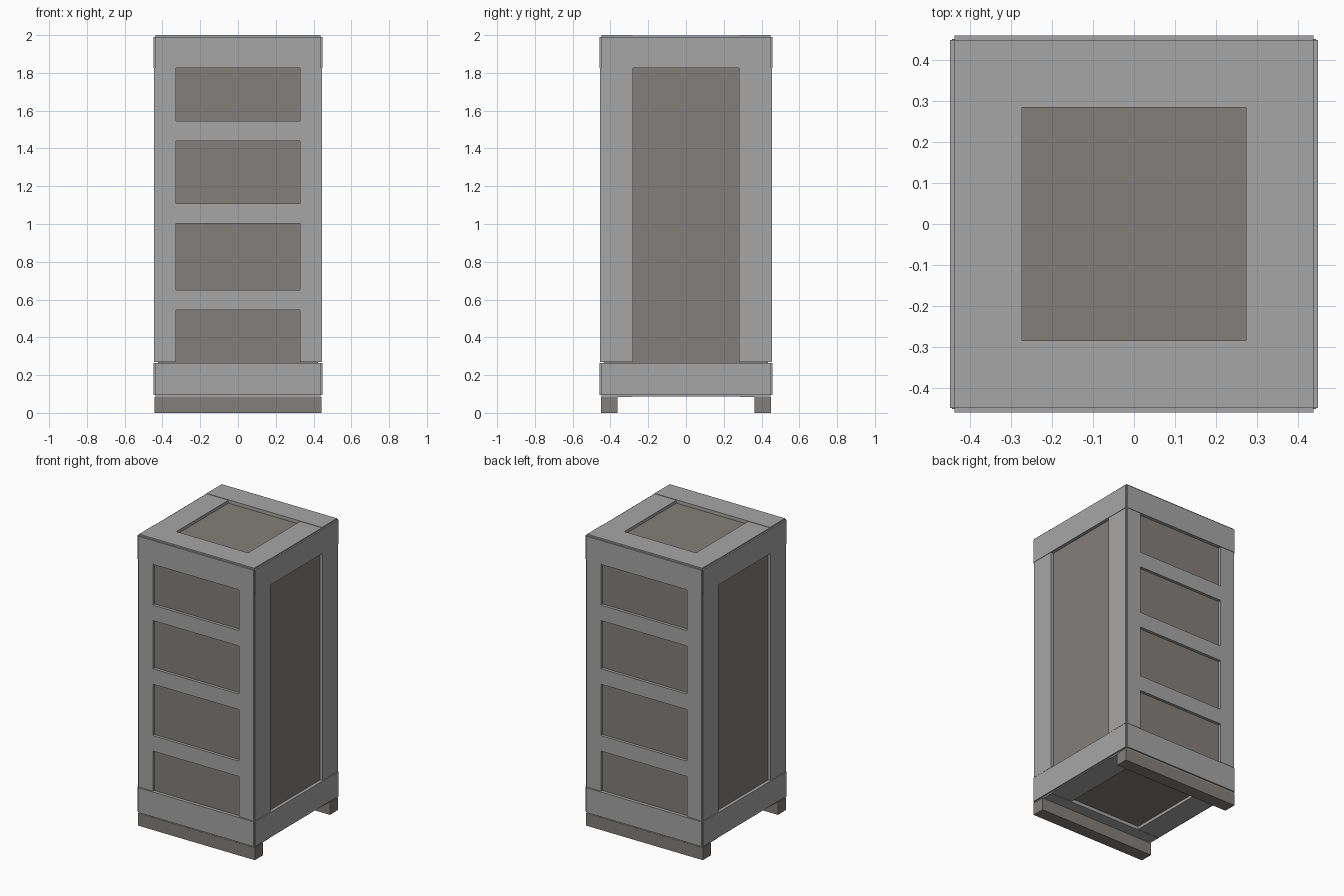
import bpy

if "Cube" in bpy.data.objects:
    bpy.data.objects.remove(bpy.data.objects["Cube"])


def material(name, rgb):
    m = bpy.data.materials.new(name)
    m.diffuse_color = (*rgb, 1)
    m.use_nodes = True
    m.node_tree.nodes["Principled BSDF"].inputs["Base Color"].default_value = m.diffuse_color
    return m


LIGHT = material("light_grey_board", (0.38, 0.38, 0.38))
DARK = material("warm_grey_panel", (0.228, 0.212, 0.196))


def box(name, x, y, z, mat):
    """Axis-aligned box from (min, max) ranges."""
    bpy.ops.mesh.primitive_cube_add(
        size=1, location=[(a + b) / 2 for a, b in (x, y, z)])
    ob = bpy.context.object
    ob.name = name
    ob.scale = [b - a for a, b in (x, y, z)]
    bpy.ops.object.transform_apply(location=False, rotation=False, scale=True)
    ob.data.materials.append(mat)


def span(s, inner, outer):
    """Range mirrored to the negative side when s is -1."""
    return tuple(sorted((s * inner, s * outer)))


X, Y, TOP, BOTTOM = 0.447, 0.458, 2.0, 0.085   # outer faces
EDGE, T, SET = 0.01, 0.03, 0.003               # corner step, board depth, setback
RECESS = 0.023
XB, YB = X - EDGE, Y - EDGE                    # board half lengths
Z0, Z1 = BOTTOM + EDGE, TOP - EDGE
RAIL_LOW, RAIL_HIGH = 0.265, 1.826

# Recessed panels on all six sides
box("crate_panels", (-X + RECESS, X - RECESS), (-Y + RECESS, Y - RECESS),
    (BOTTOM + RECESS, TOP - RECESS), DARK)

for s, fb, lr in ((-1, "front", "left"), (1, "back", "right")):
    yo, yi = span(s, Y - T, Y), span(s, Y - T, Y - SET)
    xo, xi = span(s, X - T, X), span(s, X - T, X - SET)

    # Front and back: rails, stiles and three cross slats
    box(fb + "_top_rail", (-XB, XB), yo, (RAIL_HIGH, Z1), LIGHT)
    box(fb + "_bottom_rail", (-XB, XB), yo, (Z0, RAIL_LOW), LIGHT)
    for t in (-1, 1):
        box(fb + "_stile", span(t, 0.328, XB), yi,
            (RAIL_LOW + 0.004, RAIL_HIGH), LIGHT)
    for zc in (0.597, 1.056, 1.492):
        box(fb + "_slat", (-0.328, 0.328), yi, (zc - 0.053, zc + 0.053), LIGHT)

    # Left and right sides: rails and wide stiles
    box(lr + "_top_rail", xo, (-YB, YB), (RAIL_HIGH, Z1), LIGHT)
    box(lr + "_bottom_rail", xo, (-YB, YB), (Z0, RAIL_LOW), LIGHT)
    for t in (-1, 1):
        box(lr + "_stile", xi, span(t, 0.281, YB),
            (RAIL_LOW + 0.004, RAIL_HIGH), LIGHT)

    # Lid and base frames
    for name, zo, zi in (("lid", (TOP - T, TOP), (TOP - T, TOP - SET)),
                         ("base", (BOTTOM, BOTTOM + T), (BOTTOM + SET, BOTTOM + T))):
        box(f"{name}_{fb}_board", (-XB, XB), span(s, 0.284, YB), zo, LIGHT)
        box(f"{name}_{lr}_board", span(s, 0.272, XB), (-0.284, 0.284), zi, LIGHT)

    # Skid under the crate
    box(fb + "_skid", (-0.443, 0.443), span(s, 0.363, 0.45), (0, BOTTOM), DARK)
